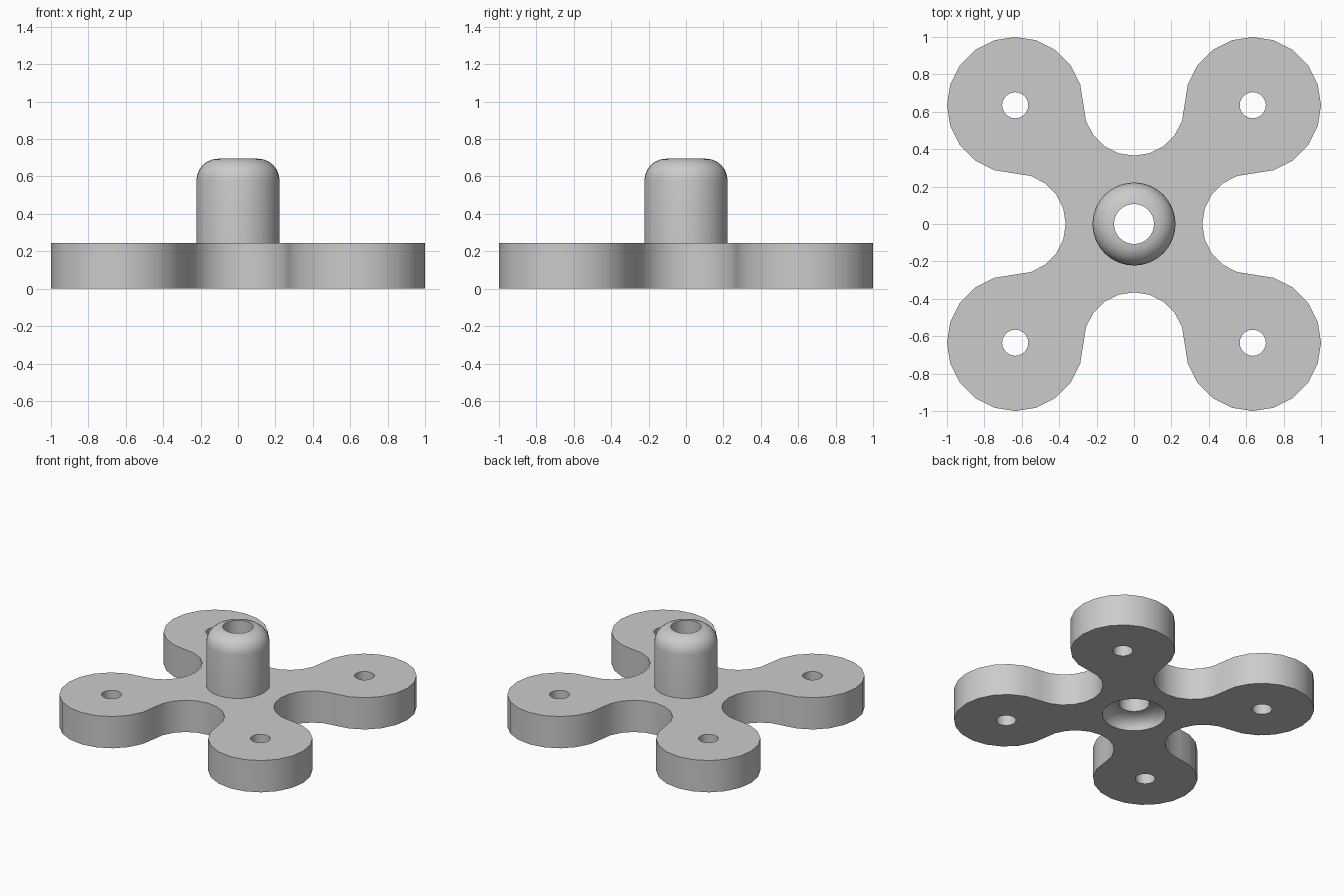
import bpy
import bmesh
from math import sin, cos, pi, radians

cube = bpy.data.objects.get("Cube")
if cube:
    bpy.data.objects.remove(cube)

PLATE_H = 0.245     # plate thickness
LOBE = 0.635        # lobe centre offset in x and y
LOBE_R = 0.365
NECK_R = 1 - 2 * LOBE_R
PEG_R, BORE_R, PEG_TOP = 0.222, 0.107, 0.695
ROUND = PEG_R - BORE_R
SOCKET_H = 0.09
STEP = radians(18)
PEG_SIDES = 32


def arc(cx, cy, r, start, step, count):
    return [(cx + r * cos(start + step * i), cy + r * sin(start + step * i))
            for i in range(count)]


def circle(cx, cy, r, sides):
    return arc(cx, cy, r, 0, 2 * pi / sides, sides)


# Outline: each quarter is a convex lobe followed by a concave neck
outline = []
for q in range(4):
    a = q * pi / 2
    quarter = arc(LOBE, LOBE, LOBE_R, -pi / 2, STEP, 15)
    quarter += arc(0, LOBE, NECK_R, 0, -STEP, 10)
    outline += [(x * cos(a) - y * sin(a), x * sin(a) + y * cos(a))
                for x, y in quarter]

bm = bmesh.new()


def ring(points, z):
    return [bm.verts.new((x, y, z)) for x, y in points]


def loop_edges(verts):
    return [bm.edges.new((v, verts[i - 1])) for i, v in enumerate(verts)]


def bridge(low, high):
    for i in range(len(low)):
        bm.faces.new((low[i - 1], low[i], high[i], high[i - 1]))


# Plate with four screw holes and an opening for the peg
holes = [circle(sx * LOBE, sy * LOBE, 0.07, 20) for sx in (-1, 1) for sy in (-1, 1)]
opening = circle(0, 0, PEG_R, PEG_SIDES)
walls = [outline] + holes
caps = []
for z in (0, PLATE_H):
    rings = [ring(p, z) for p in walls + [opening]]
    edges = [e for r in rings for e in loop_edges(r)]
    bmesh.ops.triangle_fill(bm, use_beauty=True, edges=edges, normal=(0, 0, 1))
    caps.append(rings)
for low, high in zip(caps[0][:-1], caps[1][:-1]):
    bridge(low, high)

# Hollow peg: outer wall, rounded top, bore and domed socket underneath
turns = [i * pi / 12 for i in range(7)]
profile = [(PEG_R, PLATE_H)]
profile += [(BORE_R + ROUND * cos(t), PEG_TOP - ROUND + ROUND * sin(t)) for t in turns]
profile += [(BORE_R + ROUND * cos(t), SOCKET_H * sin(t)) for t in reversed(turns)]
lathe = [ring(circle(0, 0, r, PEG_SIDES), z) for r, z in profile]
for low, high in zip(lathe, lathe[1:]):
    bridge(low, high)

bmesh.ops.remove_doubles(bm, verts=bm.verts[:], dist=0.0005)
bmesh.ops.recalc_face_normals(bm, faces=bm.faces[:])

mesh = bpy.data.meshes.new("four_lobe_plate_with_peg")
bm.to_mesh(mesh)
bm.free()
body = bpy.data.objects.new("four_lobe_plate_with_peg", mesh)
bpy.context.collection.objects.link(body)

# Plain grey
grey = bpy.data.materials.new("light_grey")
grey.use_nodes = True
colour = (0.6, 0.6, 0.6, 1)
grey.diffuse_color = colour
grey.node_tree.nodes["Principled BSDF"].inputs["Base Color"].default_value = colour
mesh.materials.append(grey)

bpy.ops.object.select_all(action="DESELECT")
body.select_set(True)
bpy.context.view_layer.objects.active = body
bpy.ops.object.shade_smooth_by_angle(angle=radians(35))
